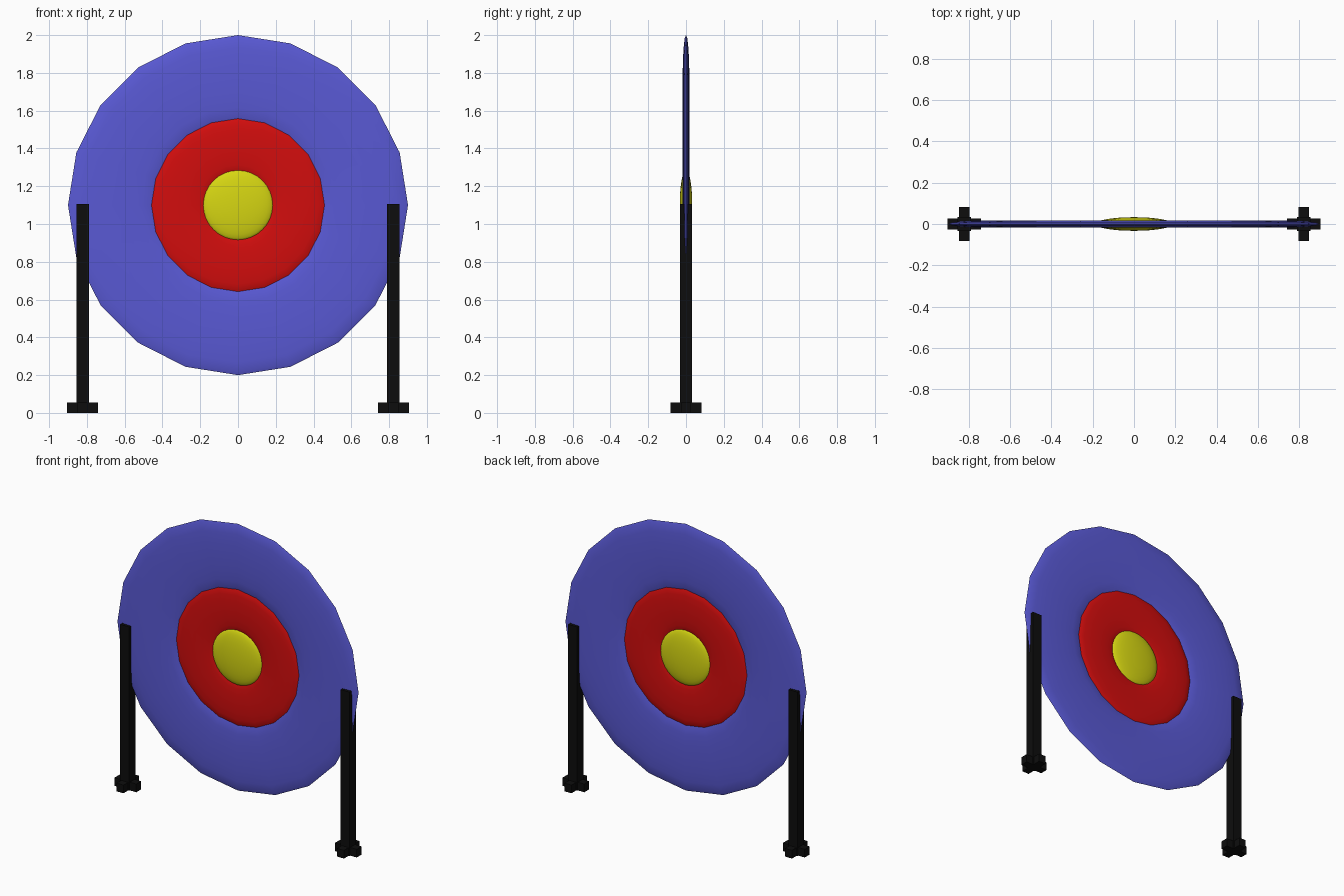
import bpy
from math import pi, radians

if "Cube" in bpy.data.objects:
    bpy.data.objects.remove(bpy.data.objects["Cube"])

CZ = 1.1  # height of the target centre


def material(name, rgb):
    m = bpy.data.materials.new(name)
    m.diffuse_color = (*rgb, 1)
    m.use_nodes = True
    m.node_tree.nodes["Principled BSDF"].inputs["Base Color"].default_value = m.diffuse_color
    return m


blue = material("blue", (0.10, 0.10, 0.66))
red = material("red", (0.65, 0.004, 0.004))
yellow = material("yellow", (0.68, 0.68, 0.006))
black = material("black", (0.004, 0.004, 0.004))


def finish(name, mat):
    ob = bpy.context.object
    ob.name = name
    ob.data.materials.append(mat)
    return ob


def ring(name, inner, outer, half, mat):
    # flattened 20-sided torus facing the front, one corner at the top
    r = (outer - inner) / 2
    bpy.ops.mesh.primitive_torus_add(
        major_segments=20, minor_segments=16,
        major_radius=(outer + inner) / 2, minor_radius=r,
        location=(0, 0, CZ), rotation=(pi / 2, 0, 0))
    ob = finish(name, mat)
    ob.scale.z = half / r
    bpy.ops.object.transform_apply(location=False)
    bpy.ops.object.shade_smooth_by_angle(angle=radians(60))


def box(name, loc, size):
    bpy.ops.mesh.primitive_cube_add(size=1, location=loc)
    finish(name, black).scale = size
    bpy.ops.object.transform_apply(location=False)


# target face
ring("outer_ring", 0.45, 0.9, 0.018, blue)
ring("middle_ring", 0.17, 0.464, 0.016, red)

# domed bullseye
bpy.ops.mesh.primitive_uv_sphere_add(
    segments=32, ring_count=16, radius=0.188,
    location=(0, 0, CZ), rotation=(pi / 2, 0, 0))
finish("bullseye", yellow).scale.z = 0.033 / 0.188
bpy.ops.object.transform_apply(location=False)
bpy.ops.object.shade_smooth()

# posts with cross-shaped feet
for side, s in (("left", -1), ("right", 1)):
    x = 0.823 * s
    box(side + "_post", (x, 0, 0.5525), (0.066, 0.066, 1.105))
    box(side + "_foot_across", (x, 0, 0.0275), (0.163, 0.052, 0.055))
    box(side + "_foot_along", (x, 0, 0.0275), (0.052, 0.166, 0.055))
